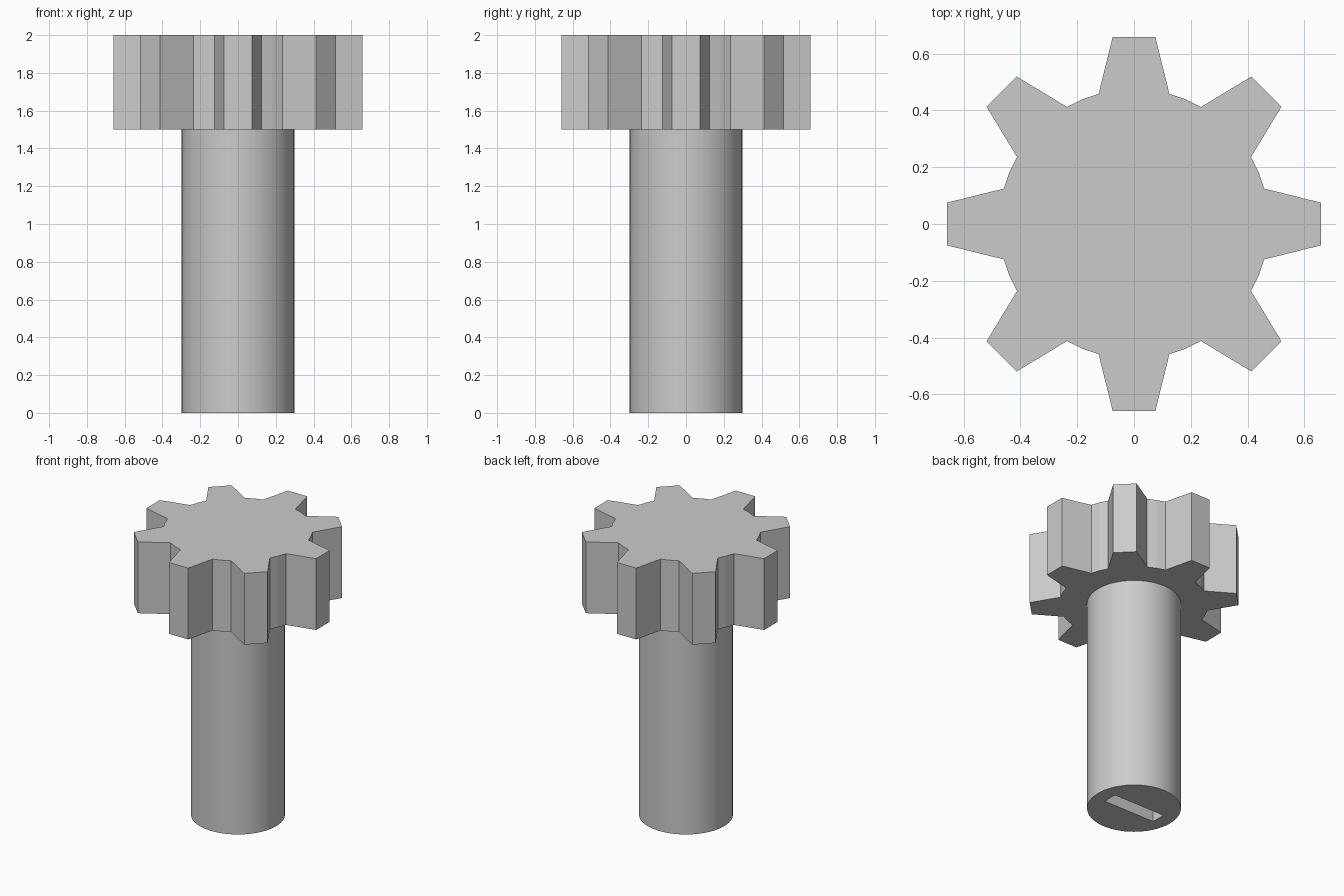
import bpy
import bmesh
from math import radians
from mathutils import Matrix, Vector

default = bpy.data.objects.get("Cube")
if default:
    bpy.data.objects.remove(default, do_unlink=True)

# Sizes
TEETH = 8
HEIGHT, GEAR_BASE = 2.0, 1.5
TIP_RADIUS, TIP_HALF = 0.659, 0.075
ROOT_RADIUS, ROOT_ANGLE = 0.475, 15.2
SHAFT_RADIUS = 0.298
SLOT_SIZE, SLOT_DEPTH = (0.4, 0.1), 0.2

# Single plain metal colour
metal = bpy.data.materials.new("grey metal")
metal.use_nodes = True
grey = (0.6, 0.6, 0.6, 1)
metal.diffuse_color = grey
metal.node_tree.nodes["Principled BSDF"].inputs["Base Color"].default_value = grey


def make_object(name, bm):
    bmesh.ops.recalc_face_normals(bm, faces=bm.faces)
    mesh = bpy.data.meshes.new(name)
    bm.to_mesh(mesh)
    bm.free()
    mesh.materials.append(metal)
    obj = bpy.data.objects.new(name, mesh)
    bpy.context.collection.objects.link(obj)
    return obj


def turned(vector, degrees):
    return Matrix.Rotation(radians(degrees), 3, "Z") @ vector


# Gear head: one tooth outline repeated around the axis, then extruded
step = 360 / TEETH
root = Vector((ROOT_RADIUS, 0, GEAR_BASE))
tooth = [
    turned(root, -ROOT_ANGLE),
    Vector((TIP_RADIUS, -TIP_HALF, GEAR_BASE)),
    Vector((TIP_RADIUS, TIP_HALF, GEAR_BASE)),
    turned(root, ROOT_ANGLE),
    turned(root, step / 2),
]
bm = bmesh.new()
outline = [bm.verts.new(turned(p, i * step)) for i in range(TEETH) for p in tooth]
base = bm.faces.new(outline)
grown = bmesh.ops.extrude_face_region(bm, geom=[base], use_keep_orig=True)
top = [g for g in grown["geom"] if isinstance(g, bmesh.types.BMVert)]
bmesh.ops.translate(bm, verts=top, vec=(0, 0, HEIGHT - GEAR_BASE))
make_object("gear_head", bm)

# Round shaft
bm = bmesh.new()
bmesh.ops.create_cone(bm, cap_ends=True, segments=64, radius1=SHAFT_RADIUS,
                      radius2=SHAFT_RADIUS, depth=GEAR_BASE,
                      matrix=Matrix.Translation((0, 0, GEAR_BASE / 2)))
shaft = make_object("shaft", bm)

# Screwdriver slot cut into the bottom of the shaft
bm = bmesh.new()
bmesh.ops.create_cube(bm, size=1, matrix=Matrix.Diagonal((*SLOT_SIZE, 2 * SLOT_DEPTH, 1)))
cutter = make_object("slot_cutter", bm)
cutter.hide_render = True
cut = shaft.modifiers.new("slot", "BOOLEAN")
cut.operation = "DIFFERENCE"
cut.solver = "EXACT"
cut.object = cutter

bpy.ops.object.select_all(action="DESELECT")
bpy.context.view_layer.objects.active = shaft
shaft.select_set(True)
bpy.ops.object.modifier_apply(modifier=cut.name)
bpy.data.objects.remove(cutter, do_unlink=True)
bpy.ops.object.shade_smooth_by_angle(angle=radians(30))
